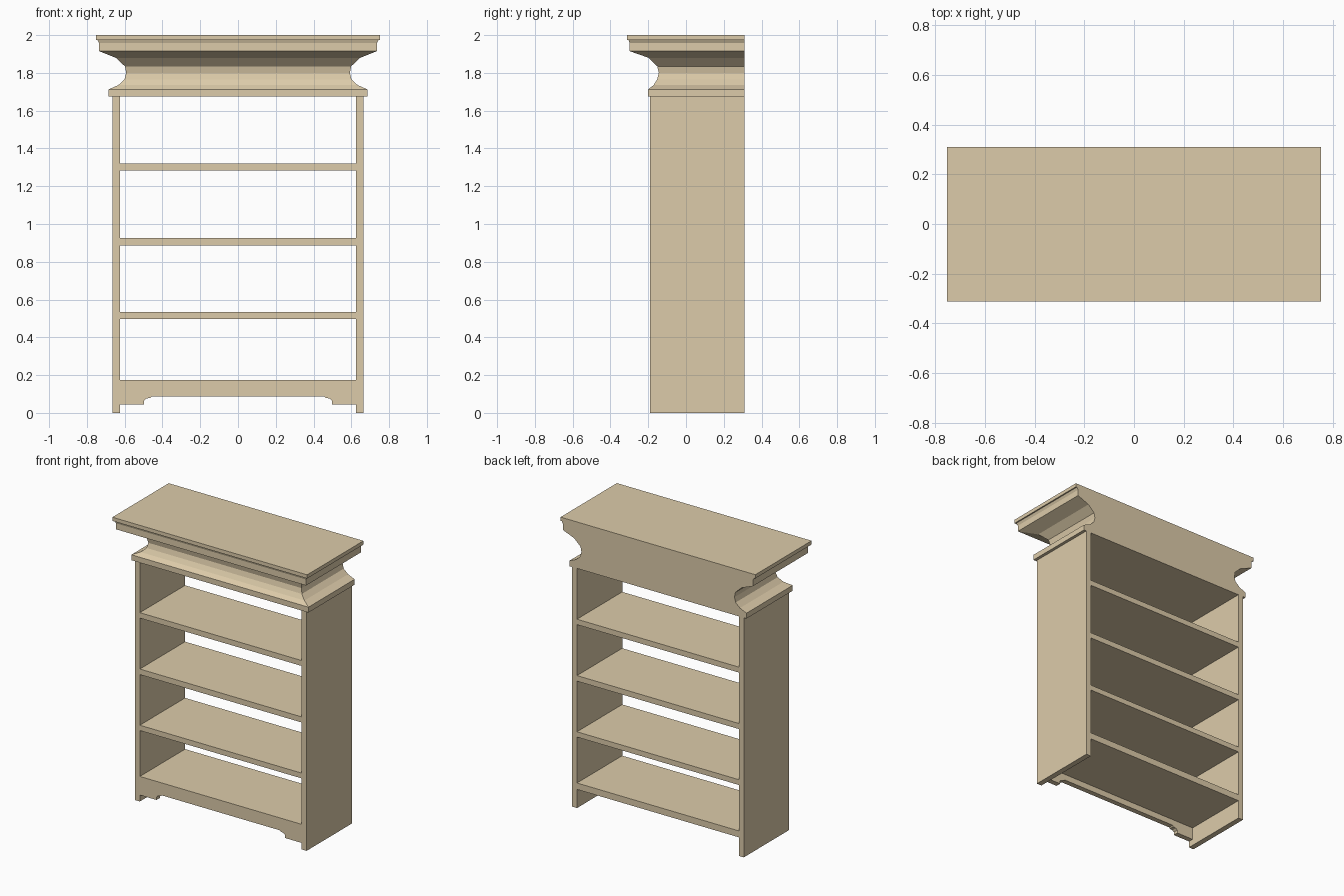
import bpy, bmesh

if "Cube" in bpy.data.objects:
    bpy.data.objects.remove(bpy.data.objects["Cube"])

wood = bpy.data.materials.new("light_oak")
wood.diffuse_color = (0.72, 0.60, 0.40, 1)
wood.use_nodes = True
wood.node_tree.nodes["Principled BSDF"].inputs["Base Color"].default_value = wood.diffuse_color

BACK, FRONT = 0.31, -0.19
INNER, OUTER = 0.626, 0.664


def finish(name, bm):
    bmesh.ops.recalc_face_normals(bm, faces=bm.faces[:])
    mesh = bpy.data.meshes.new(name)
    bm.to_mesh(mesh)
    bm.free()
    mesh.materials.append(wood)
    obj = bpy.data.objects.new(name, mesh)
    bpy.context.collection.objects.link(obj)
    return obj


def box(name, x0, x1, y0, y1, z0, z1):
    bm = bmesh.new()
    bmesh.ops.create_cube(bm, size=1)
    for v in bm.verts:
        v.co.x = x0 if v.co.x < 0 else x1
        v.co.y = y0 if v.co.y < 0 else y1
        v.co.z = z0 if v.co.z < 0 else z1
    return finish(name, bm)


# Side panels
box("left_side", -OUTER, -INNER, FRONT, BACK, 0, 1.675)
box("right_side", INNER, OUTER, FRONT, BACK, 0, 1.675)

# Shelves, bottom to top
for i, (z0, z1) in enumerate([(0.13, 0.175), (0.496, 0.533),
                              (0.887, 0.926), (1.282, 1.32)]):
    box(f"shelf_{i + 1}", -INNER, INNER, FRONT, BACK, z0, z1)

# Shaped apron under the bottom shelf, mirrored half outline
half = [(INNER, 0.13), (INNER, 0.045), (0.497, 0.045), (0.497, 0.066),
        (0.485, 0.076), (0.464, 0.08), (0.457, 0.088)]
outline = half + [(-x, z) for x, z in reversed(half)]
bm = bmesh.new()
face = bm.faces.new([bm.verts.new((x, FRONT, z)) for x, z in outline])
ext = bmesh.ops.extrude_face_region(bm, geom=[face])
for v in ext["geom"]:
    if isinstance(v, bmesh.types.BMVert):
        v.co.y += 0.036
finish("apron", bm)

# Cornice: moulding rings (half width, front y, height), flat at the back
rings = [(0.685, -0.20, 1.675), (0.685, -0.20, 1.713), (0.634, -0.172, 1.735),
         (0.601, -0.153, 1.765), (0.592, -0.144, 1.80), (0.599, -0.152, 1.835),
         (0.647, -0.198, 1.88), (0.735, -0.298, 1.915), (0.735, -0.298, 1.957),
         (0.744, -0.304, 1.974), (0.753, -0.312, 1.974), (0.753, -0.312, 2.0)]
bm = bmesh.new()
loops = [[bm.verts.new(p) for p in ((-w, BACK, z), (-w, y, z), (w, y, z), (w, BACK, z))]
         for w, y, z in rings]
for a, b in zip(loops, loops[1:]):
    for i in range(4):
        j = (i + 1) % 4
        bm.faces.new((a[i], a[j], b[j], b[i]))
bm.faces.new(loops[0])
bm.faces.new(loops[-1])
finish("cornice", bm)
